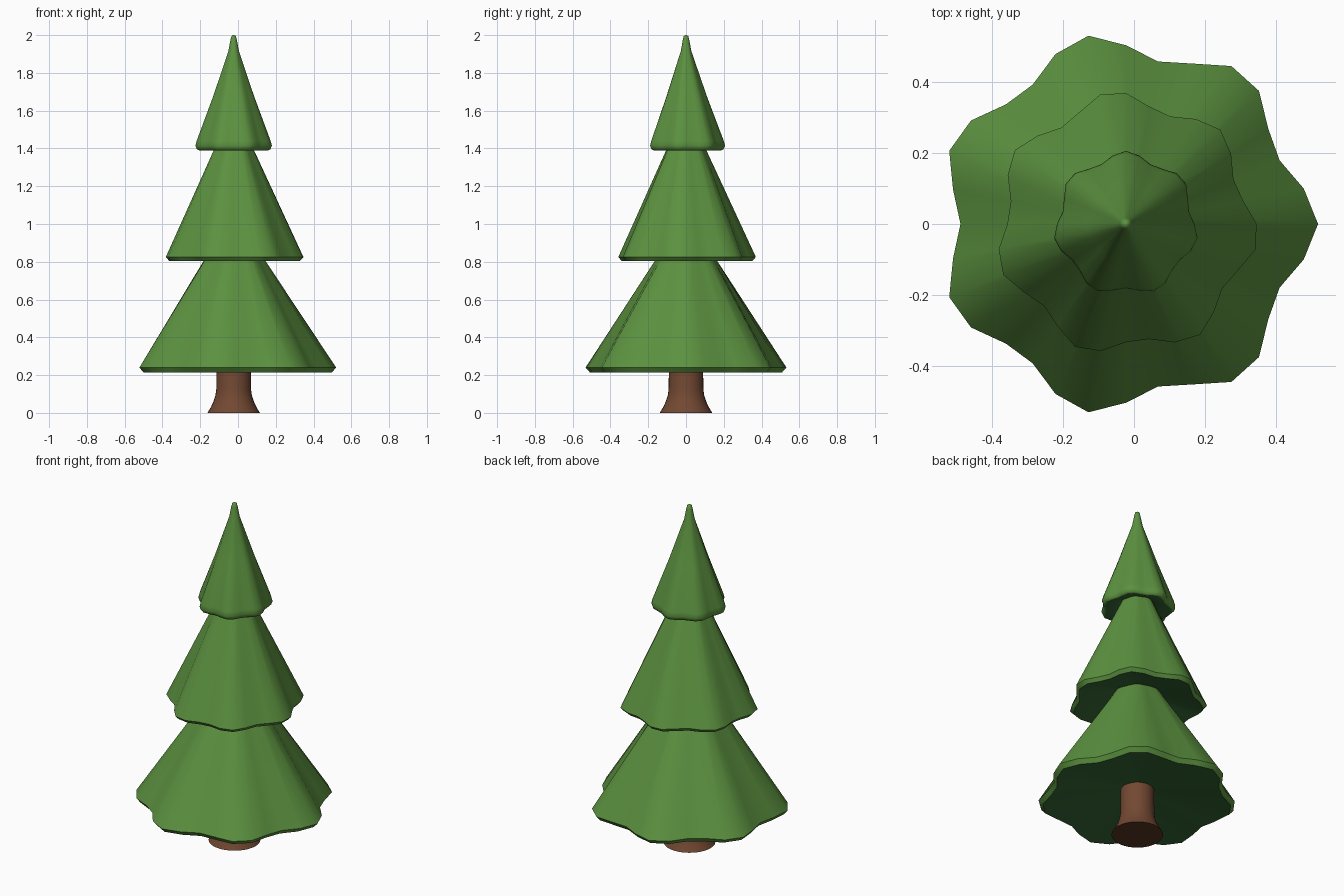
import bpy, bmesh, math

if "Cube" in bpy.data.objects:
    bpy.data.objects.remove(bpy.data.objects["Cube"])

CX = -0.023   # trunk axis
SIDES = 32


def material(name, rgb):
    m = bpy.data.materials.new(name)
    m.diffuse_color = (*rgb, 1.0)
    m.use_nodes = True
    m.node_tree.nodes["Principled BSDF"].inputs["Base Color"].default_value = m.diffuse_color
    return m


def lathe(name, profile, mats, lobe=0.0, phase=0.0, cap_start=False, cap_end=True, sharp=40):
    """Revolve (radius, z) points; lobe waves the radius seven times around,
    fading towards the axis. The first face band or start cap gets the second material."""
    bm = bmesh.new()
    rings = []
    widest = max(r for r, z in profile)
    for r, z in profile:
        ring = []
        for i in range(SIDES):
            a = 2 * math.pi * i / SIDES
            wave = lobe * (r / widest) ** 0.8 * math.cos(7 * a + phase)
            rr = r * (1 + wave)
            ring.append(bm.verts.new((CX + rr * math.cos(a), rr * math.sin(a), z)))
        rings.append(ring)
    for k, (low, high) in enumerate(zip(rings, rings[1:])):
        for i in range(SIDES):
            j = (i + 1) % SIDES
            f = bm.faces.new((low[i], low[j], high[j], high[i]))
            f.material_index = 1 if k == 0 and not cap_start else 0
    if cap_start:
        bm.faces.new(rings[0][::-1]).material_index = 1
    if cap_end:
        bm.faces.new(rings[-1])
    me = bpy.data.meshes.new(name)
    bm.to_mesh(me)
    bm.free()
    for m in mats:
        me.materials.append(m)
    ob = bpy.data.objects.new(name, me)
    bpy.context.collection.objects.link(ob)
    bpy.context.view_layer.objects.active = ob
    ob.select_set(True)
    bpy.ops.object.shade_smooth_by_angle(angle=math.radians(sharp))
    ob.select_set(False)
    return ob


needles = [material("needle green", (0.107, 0.287, 0.051)),
           material("shaded green", (0.036, 0.135, 0.036))]
bark = [material("bark brown", (0.17, 0.065, 0.032)),
        material("dark wood", (0.09, 0.036, 0.016))]

# trunk with flared foot
lathe("trunk", [(0.139, 0), (0.121, 0.03), (0.107, 0.06), (0.097, 0.09),
                (0.092, 0.125), (0.09, 0.30)], bark, cap_start=True)

# branch tiers: recessed dark underside, bevelled rim, straight cone
lathe("lower_branches", [(0.08, 0.275), (0.485, 0.215), (0.505, 0.24),
                         (0.160, 0.81), (0.127, 0.865)], needles, 0.075, 0.0)
lathe("middle_branches", [(0.11, 0.862), (0.335, 0.805), (0.352, 0.825),
                          (0.106, 1.39), (0.085, 1.438)], needles, 0.071, 0.8)
lathe("top_branches", [(0.07, 1.435), (0.176, 1.39), (0.187, 1.396), (0.194, 1.415),
                       (0.188, 1.44), (0.105, 1.68), (0.028, 1.915), (0.017, 1.975),
                       (0.012, 1.994), (0.004, 2.0)], needles, 0.065, 1.6, sharp=60)
